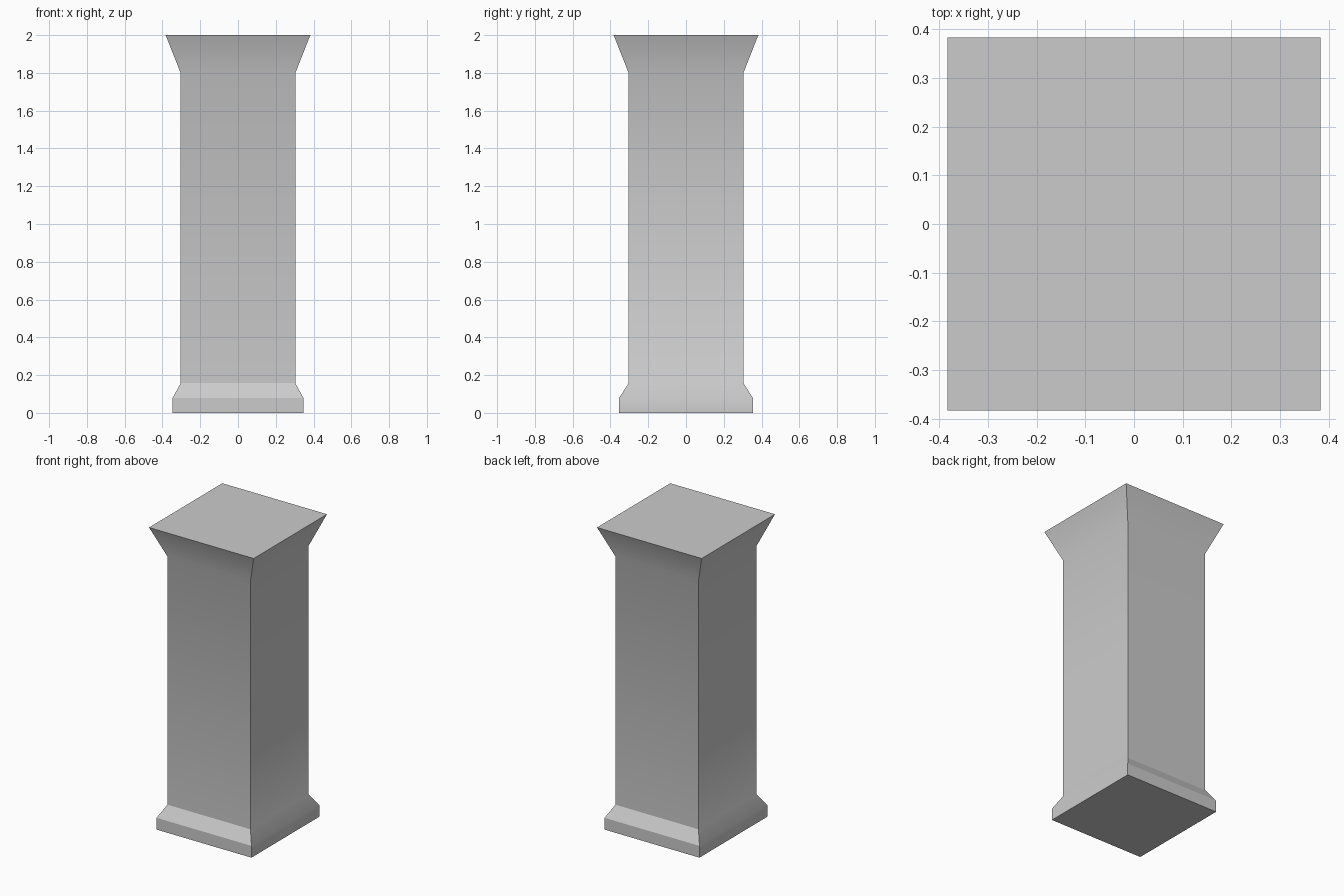
import bpy, bmesh, math

if "Cube" in bpy.data.objects:
    bpy.data.objects.remove(bpy.data.objects["Cube"])

# Square rings up the pillar: half width x, half width y, height
RINGS = [
    (0.347, 0.355, 0.0),     # plinth bottom
    (0.347, 0.355, 0.078),   # plinth top
    (0.304, 0.304, 0.157),   # base slope meets shaft
    (0.304, 0.304, 1.80),    # shaft top
    (0.383, 0.383, 2.0),     # flared capital
]

bm = bmesh.new()
rings = [[bm.verts.new((sx * hx, sy * hy, z))
          for sx, sy in ((-1, -1), (1, -1), (1, 1), (-1, 1))]
         for hx, hy, z in RINGS]

# Side walls
for low, high in zip(rings, rings[1:]):
    for i in range(4):
        j = (i + 1) % 4
        bm.faces.new((low[i], low[j], high[j], high[i]))

# Bottom and top caps
bm.faces.new(rings[0][::-1])
bm.faces.new(rings[-1])

mesh = bpy.data.meshes.new("pillar")
bm.to_mesh(mesh)
bm.free()
pillar = bpy.data.objects.new("pillar", mesh)
bpy.context.collection.objects.link(pillar)

# Soft transitions into the capital, crisp corners
bpy.context.view_layer.objects.active = pillar
pillar.select_set(True)
bpy.ops.object.shade_smooth_by_angle(angle=math.radians(30))
